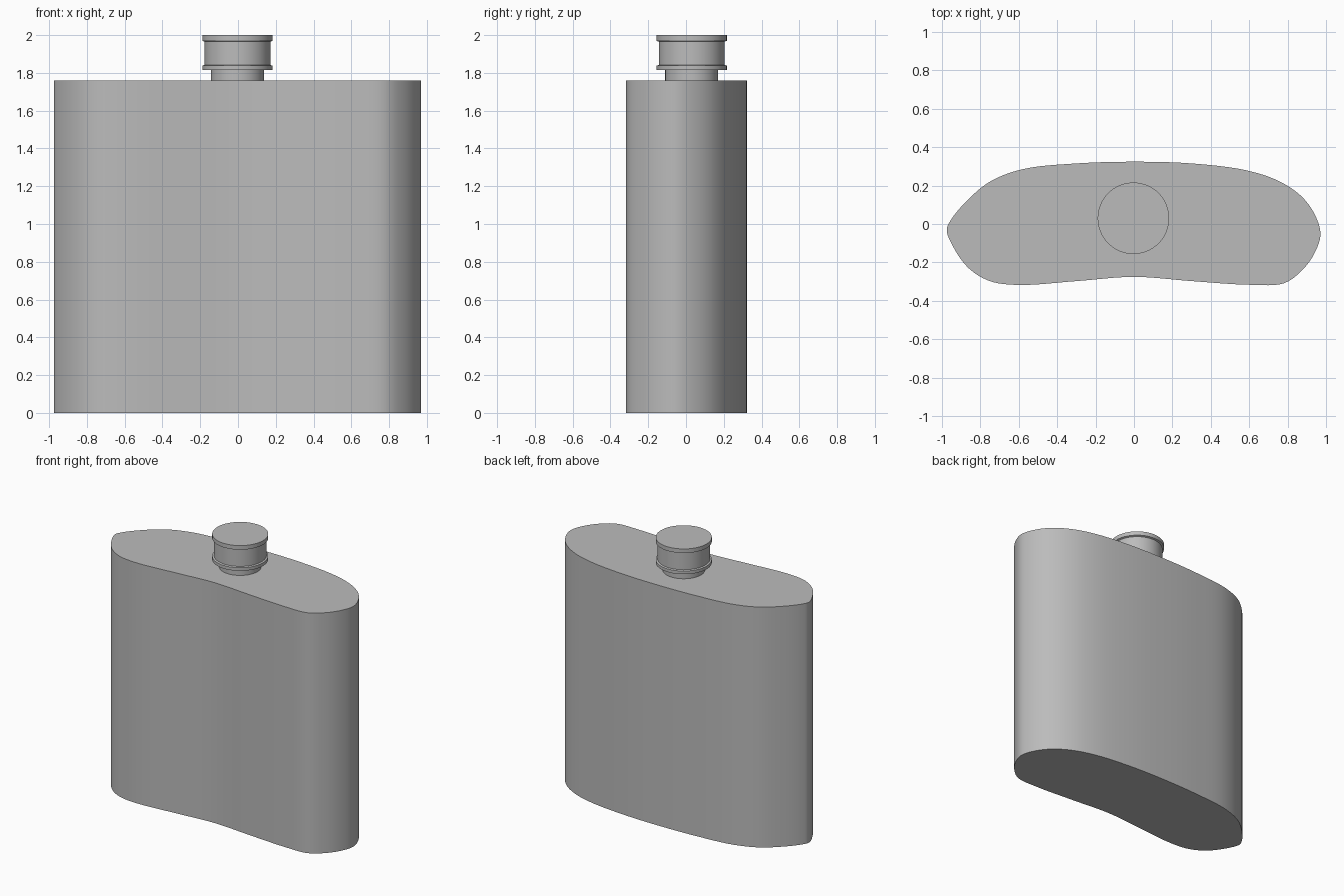
import bpy, bmesh, math
from mathutils import Vector

if "Cube" in bpy.data.objects:
    bpy.data.objects.remove(bpy.data.objects["Cube"])

steel = bpy.data.materials.new("brushed_steel")
steel.diffuse_color = (0.5, 0.5, 0.5, 1)
steel.use_nodes = True
steel.node_tree.nodes["Principled BSDF"].inputs["Base Color"].default_value = steel.diffuse_color


def finish(name, bm, angle):
    bmesh.ops.recalc_face_normals(bm, faces=bm.faces)
    mesh = bpy.data.meshes.new(name)
    bm.to_mesh(mesh)
    bm.free()
    mesh.materials.append(steel)
    obj = bpy.data.objects.new(name, mesh)
    bpy.context.collection.objects.link(obj)
    bpy.ops.object.select_all(action='DESELECT')
    obj.select_set(True)
    bpy.context.view_layer.objects.active = obj
    bpy.ops.object.shade_smooth_by_angle(angle=math.radians(angle))
    return obj


def smooth_loop(points, steps):
    """Closed Catmull-Rom curve (centripetal) through the points."""
    pts = [Vector(p) for p in points]
    n, out = len(pts), []
    for i in range(n):
        a, b, c, d = (pts[(i + k) % n] for k in (-1, 0, 1, 2))
        t1 = (b - a).length ** 0.5
        t2 = t1 + (c - b).length ** 0.5
        t3 = t2 + (d - c).length ** 0.5
        for s in range(steps):
            t = t1 + (t2 - t1) * s / steps
            p = a.lerp(b, t / t1)
            q = b.lerp(c, (t - t1) / (t2 - t1))
            r = c.lerp(d, (t - t2) / (t3 - t2))
            u = p.lerp(q, t / t2)
            v = q.lerp(r, (t - t1) / (t3 - t1))
            out.append(u.lerp(v, (t - t1) / (t2 - t1)))
    return out


def lathe(name, profile, center, sides=64):
    """Revolve (radius, z) pairs into a closed turned part."""
    bm = bmesh.new()
    rings = [[bm.verts.new((center[0] + r * math.cos(math.tau * i / sides),
                            center[1] + r * math.sin(math.tau * i / sides), z))
              for i in range(sides)] for r, z in profile]
    for lo, hi in zip(rings, rings[1:]):
        for i in range(sides):
            j = (i + 1) % sides
            bm.faces.new((lo[i], lo[j], hi[j], hi[i]))
    bm.faces.new(rings[0][::-1])
    bm.faces.new(rings[-1])
    return finish(name, bm, 30)


# Flask body: kidney-shaped outline, concave front, pulled straight up
outline = [(0, -0.275), (0.3, -0.297), (0.6, -0.316), (0.78, -0.308),
           (0.88, -0.235), (0.945, -0.14), (0.97, -0.05), (0.94, 0.05),
           (0.87, 0.145), (0.75, 0.225), (0.58, 0.28), (0.3, 0.315),
           (0, 0.324), (-0.3, 0.315), (-0.58, 0.285), (-0.75, 0.22),
           (-0.87, 0.12), (-0.95, 0.025), (-0.974, -0.03), (-0.94, -0.12),
           (-0.86, -0.23), (-0.75, -0.297), (-0.6, -0.317), (-0.3, -0.297)]
bm = bmesh.new()
base = bm.faces.new([bm.verts.new((p.x, p.y, 0)) for p in smooth_loop(outline, 6)])
top = bmesh.ops.extrude_face_region(bm, geom=[base], use_keep_orig=True)
bmesh.ops.translate(bm, vec=(0, 0, 1.76),
                    verts=[v for v in top["geom"] if isinstance(v, bmesh.types.BMVert)])
body = finish("flask_body", bm, 30)

# Neck, and cap with a rim at top and bottom
lathe("neck", [(0.14, 1.75), (0.14, 1.82)], (-0.003, 0.03))
lathe("cap", [(0.186, 1.815), (0.186, 1.838), (0.174, 1.842), (0.174, 1.965),
              (0.186, 1.97), (0.186, 2.0)], (-0.003, 0.03))
